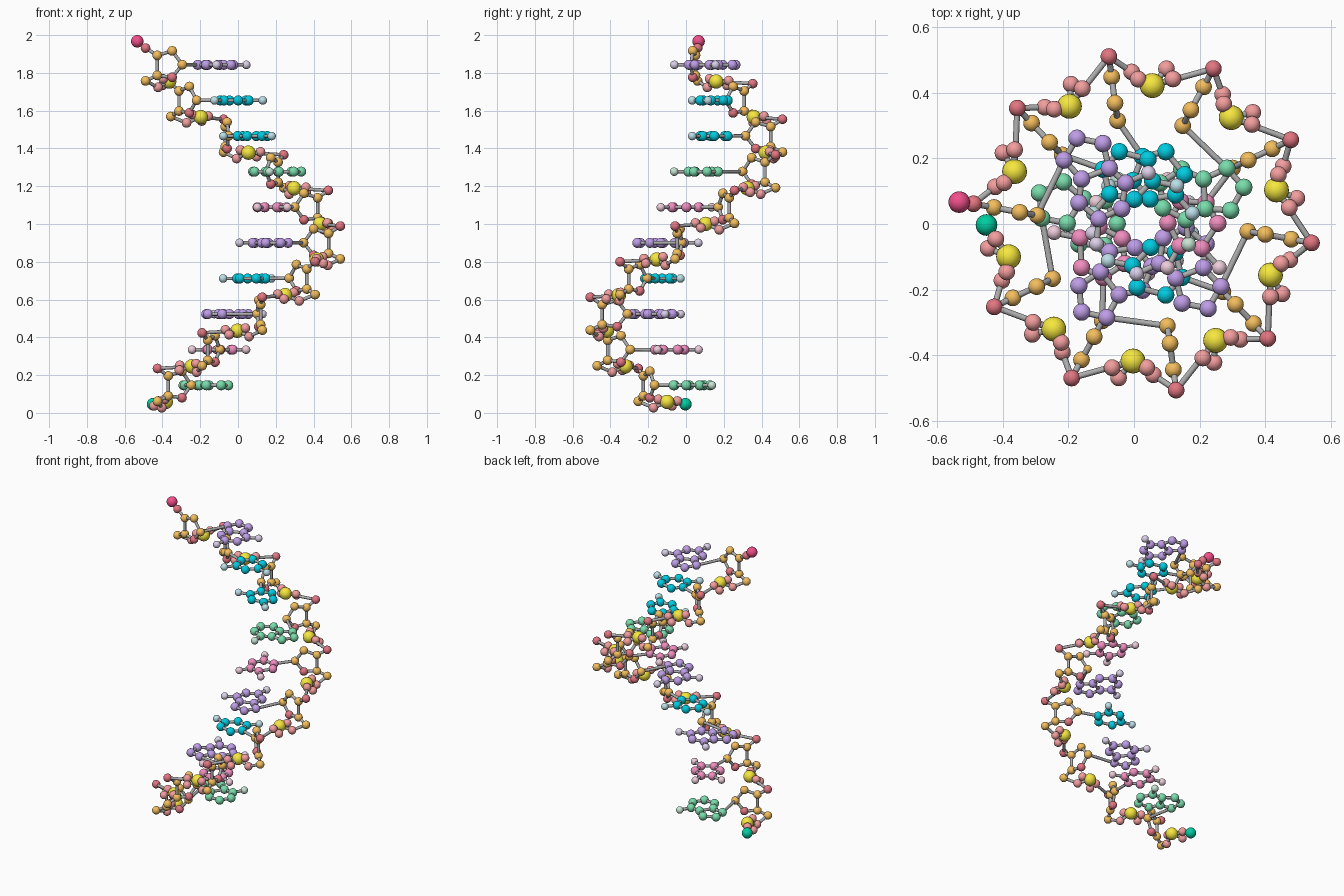
import bpy, bmesh, math
from mathutils import Vector, Matrix

if "Cube" in bpy.data.objects:
    bpy.data.objects.remove(bpy.data.objects["Cube"])

AXIS = Vector((0.026, 0.002, -0.003))
RISE, TWIST, START = 0.1885, 36.0, -150.6
COUNT = 10

COLOURS = {
    "phosphorus": (0.92, 0.80, 0.05), "phosphate_oxygen": (0.90, 0.34, 0.34),
    "sugar_oxygen": (0.76, 0.18, 0.22), "sugar_carbon": (0.90, 0.51, 0.11),
    "bond": (0.42, 0.42, 0.42), "start_cap": (0.0, 0.62, 0.36), "end_cap": (0.88, 0.08, 0.26),
    "green_base": (0.19, 0.72, 0.41), "purple_base": (0.52, 0.34, 0.80),
    "cyan_base": (0.0, 0.60, 0.75), "pink_base": (0.88, 0.27, 0.52),
}
for n in ("green", "purple", "cyan", "pink"):
    COLOURS[n + "_tip"] = tuple(0.4 * c + 0.5 for c in COLOURS[n + "_base"])

mats = {}
def material(name):
    if name not in mats:
        mats[name] = bpy.data.materials.new(name)
        mats[name].diffuse_color = (*COLOURS[name], 1)
    return mats[name]

meshes = {}
def part(name, mat):
    if name not in meshes:
        meshes[name] = (bmesh.new(), mat)
    return meshes[name][0]

def ball(name, mat, p, r):
    bmesh.ops.create_uvsphere(part(name, mat), u_segments=20, v_segments=12, radius=r,
                              matrix=Matrix.Translation(p))

def stick(name, a, b, r=0.0092):
    d = b - a
    m = Matrix.Translation((a + b) / 2) @ d.to_track_quat('Z', 'Y').to_matrix().to_4x4()
    bmesh.ops.create_cone(part(name, "bond"), cap_ends=True, segments=12,
                          radius1=r, radius2=r, depth=d.length, matrix=m)

def polar(k, r, deg, z):
    a = math.radians(START + TWIST * k + deg)
    return AXIS + Vector((r * math.cos(a), r * math.sin(a), z + RISE * k))

def local(k, u, v, z=0.149):
    return polar(k, math.hypot(u, v), math.degrees(math.atan2(v, u)), z)

# backbone atoms of one unit: radius, angle, height, kind
BACKBONE = {
    "P": (0.421, -15.4, 0.061, "phosphorus"),
    "OA": (0.477, -20.2, 0.040, "phosphate_oxygen"),
    "OB": (0.450, -23.3, 0.066, "phosphate_oxygen"),
    "OC": (0.440, -9.7, 0.075, "phosphate_oxygen"),
    "O5": (0.463, -7.3, 0.030, "phosphate_oxygen"),
    "C5": (0.519, 0.0, 0.064, "sugar_carbon"),
    "C4": (0.456, 0.5, 0.093, "sugar_carbon"),
    "O4": (0.376, 1.5, 0.083, "sugar_oxygen"),
    "C1": (0.322, 2.2, 0.150, "sugar_carbon"),
    "C2": (0.376, 1.5, 0.223, "sugar_carbon"),
    "C3": (0.456, 0.5, 0.199, "sugar_carbon"),
    "O3": (0.519, 0.0, 0.238, "sugar_oxygen"),
}
BONDS = ["P OA", "P OB", "P OC", "P O5", "O5 C5", "C5 C4", "C4 O4", "O4 C1",
         "C1 C2", "C2 C3", "C3 C4", "C3 O3"]

# flat bases: six-ring, extra five-ring atoms, outer tips (position, ring atom)
SIX = [(.200, -.113), (.200, -.040), (.134, .002), (.068, -.037), (.065, -.116), (.120, -.155)]
FIVE = [(.260, -.164), (.2285, -.235), (.148, -.228)]
TIP_A, TIP_B, TIP_C = ((0.0, -.155), 4), ((.132, .079), 2), ((.138, -.233), 5)
TIPS = {"green": [TIP_A], "purple": [TIP_A, TIP_B], "cyan": [TIP_A, TIP_B],
        "pink": [TIP_A, TIP_B, TIP_C]}
SEQUENCE = ["green", "pink", "purple", "cyan", "purple",
            "pink", "green", "cyan", "cyan", "purple"]

previous = None
for k, colour in enumerate(SEQUENCE):
    # sugar and phosphate
    pts = {}
    for key, (r, deg, z, kind) in BACKBONE.items():
        pts[key] = polar(k, r, deg, z)
        ball(kind + "_atoms", kind, pts[key], 0.038 if key == "P" else 0.0255)
    for b in BONDS:
        i, j = b.split()
        stick("backbone_bonds", pts[i], pts[j])
    if previous is not None:
        stick("backbone_bonds", previous, pts["P"])
    else:
        cap = polar(0, 0.476, -28.8, 0.049)
        ball("start_cap", "start_cap", cap, 0.033)
        stick("backbone_bonds", cap, pts["P"])
    previous = pts["O3"]

    # base plate
    atoms = f"{colour}_base_{k + 1}"
    bonds = f"base_bonds_{k + 1}"
    double_ring = colour in ("green", "purple")
    six = [local(k, *p) for p in SIX]
    for i, p in enumerate(six):
        ball(atoms, colour + "_base", p, 0.0265)
        stick(bonds, p, six[(i + 1) % 6])
    if double_ring:
        five = [local(k, *p) for p in FIVE]
        for p in five:
            ball(atoms, colour + "_base", p, 0.0265)
        chain = [six[0]] + five + [six[5]]
        for a, b in zip(chain, chain[1:]):
            stick(bonds, a, b)
    stick(bonds, pts["C1"], five[0] if double_ring else six[1])
    for t, i in TIPS[colour]:
        p = local(k, *t)
        ball(f"base_tips_{k + 1}", colour + "_tip", p, 0.0225)
        stick(bonds, six[i], p)

# end cap
cap = polar(COUNT - 1, 0.563, 0, 0.2735)
ball("end_cap", "end_cap", cap, 0.033)
stick("backbone_bonds", previous, cap)

# turn collected geometry into objects
for name, (bm, mat) in meshes.items():
    me = bpy.data.meshes.new(name)
    bm.to_mesh(me)
    bm.free()
    me.materials.append(material(mat))
    ob = bpy.data.objects.new(name, me)
    bpy.context.collection.objects.link(ob)
    ob.select_set(True)
    bpy.context.view_layer.objects.active = ob
bpy.ops.object.shade_smooth_by_angle(angle=math.radians(40))

for m in bpy.data.materials:
    if m.users and not m.is_grease_pencil:
        m.use_nodes = True
        m.node_tree.nodes["Principled BSDF"].inputs["Base Color"].default_value = m.diffuse_color
